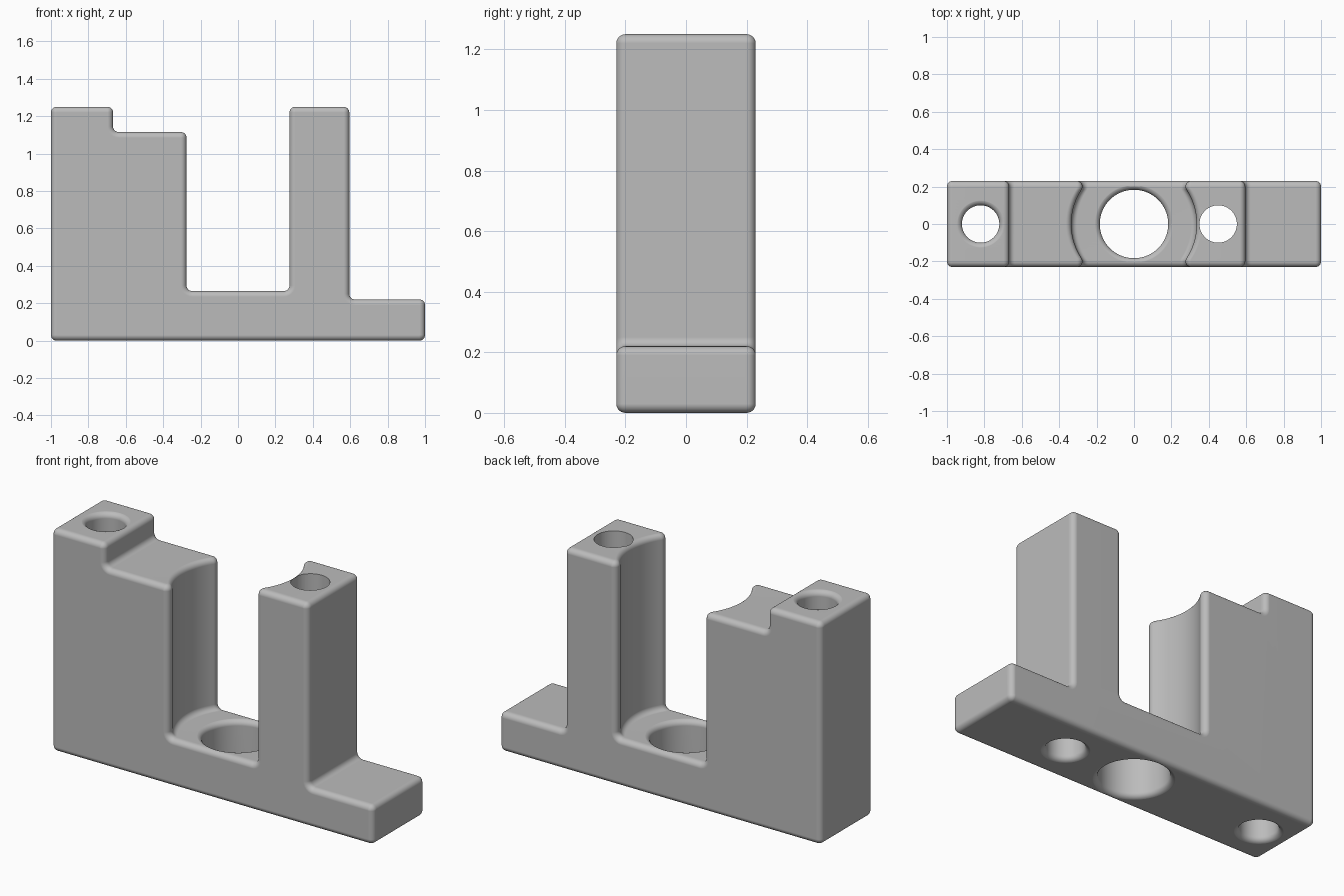
import bpy, bmesh
from math import sin, cos, pi, sqrt, atan2, radians
from mathutils import Vector

if "Cube" in bpy.data.objects:
    bpy.data.objects.remove(bpy.data.objects["Cube"])

R = 0.03            # edge rounding
SCOOP = 0.335       # radius of the round slot between the posts
HALF = 0.23         # half depth of the body
SEG = 6             # segments per rounded edge

grey = bpy.data.materials.new("plain grey")
grey.use_nodes = True
grey.diffuse_color = (0.5, 0.5, 0.5, 1)
grey.node_tree.nodes["Principled BSDF"].inputs["Base Color"].default_value = (0.5, 0.5, 0.5, 1)


def make_object(name, bm):
    bmesh.ops.remove_doubles(bm, verts=bm.verts, dist=1e-5)
    bmesh.ops.recalc_face_normals(bm, faces=bm.faces)
    mesh = bpy.data.meshes.new(name)
    bm.to_mesh(mesh)
    bm.free()
    mesh.materials.append(grey)
    obj = bpy.data.objects.new(name, mesh)
    bpy.context.collection.objects.link(obj)
    return obj


def loft(rings):
    """Closed rings joined by quads and capped at both ends."""
    bm = bmesh.new()
    rows = [[bm.verts.new(p) for p in ring] for ring in rings]
    n = len(rows[0])
    for a, b in zip(rows, rows[1:]):
        for i in range(n):
            j = (i + 1) % n
            bm.faces.new((a[i], a[j], b[j], b[i]))
    bm.faces.new(rows[0])
    bm.faces.new(rows[-1])
    return bm


def silhouette(y, inset, slot):
    """Front outline with rounded corners, pulled inward by inset."""
    corners = [Vector(c) for c in (
        (-1, 0), (1, 0), (1, 0.22), (0.595, 0.22), (0.595, 1.25), (slot, 1.25),
        (slot, 0.265), (-slot, 0.265), (-slot, 1.115), (-0.668, 1.115),
        (-0.668, 1.25), (-1, 1.25))]
    ring = []
    for i, p in enumerate(corners):
        d1 = (p - corners[i - 1]).normalized()
        d2 = (corners[(i + 1) % len(corners)] - p).normalized()
        n1, n2 = Vector((-d1.y, d1.x)), Vector((-d2.y, d2.x))
        side = 1 if d1.cross(d2) > 0 else -1      # outer or inner corner
        center = p + (n1 + n2) * R * side
        radius = R - inset * side
        for k in range(SEG + 1):
            t = pi / 2 * k / SEG
            q = center - (n1 * cos(t) + n2 * sin(t)) * radius * side
            ring.append((q.x, y, q.y))
    return ring


# Body: slices from the middle to the back, following the scoop, then its rounded rim
rim_y = HALF - R
rim_x = sqrt((SCOOP + R) ** 2 - rim_y ** 2)
meet = atan2(rim_y, rim_x)
slices = []
for k in range(13):
    a = meet * k / 12
    slices.append((SCOOP * sin(a), 0, SCOOP * cos(a)))
for k in (2, 1):
    a = -meet * k / 3
    slices.append((rim_y + R * sin(a), 0, rim_x - R * cos(a)))
for k in range(SEG + 1):
    a = pi / 2 * k / SEG
    slices.append((rim_y + R * sin(a), R * (1 - cos(a)), rim_x - R))
mirrored = [(-y, e, s) for y, e, s in reversed(slices[1:])]
body = make_object("bracket_body", loft([silhouette(*s) for s in mirrored + slices]))


def hole_cutter(name, x, radius, top, rounded_top):
    """Turned cutter whose ends flare out to round the hole's lips."""
    flare = [(radius + R * (1 - sin(t)), R * (1 - cos(t)) - 0.0005)
             for t in (pi / 2 * k / SEG for k in range(SEG + 1))]
    profile = [(radius + R, -0.1)] + flare
    if rounded_top:
        profile += [(r, top - z) for r, z in reversed(flare)]
        profile.append((radius + R, top + 0.1))
    else:
        profile.append((radius, top + 0.1))
    n = 64
    return make_object(name, loft([
        [(x + r * cos(2 * pi * i / n), r * sin(2 * pi * i / n), z) for i in range(n)]
        for r, z in profile]))


# Holes through the two posts and the floor of the slot
bpy.context.view_layer.objects.active = body
for name, x, radius, top, rounded in (
        ("tall_post_hole", -0.82, 0.1, 1.25, True),
        ("slot_floor_hole", 0, 0.183, 0.265, True),
        ("narrow_post_hole", 0.45, 0.1, 1.25, False)):
    cutter = hole_cutter(name, x, radius, top, rounded)
    cutter.hide_render = True
    cut = body.modifiers.new(name, 'BOOLEAN')
    cut.operation = 'DIFFERENCE'
    cut.solver = 'EXACT'
    cut.object = cutter
    bpy.ops.object.modifier_apply(modifier=cut.name)
    bpy.data.objects.remove(cutter)

# Smooth shading with flat faces kept flat
bpy.ops.object.select_all(action='DESELECT')
body.select_set(True)
bpy.context.view_layer.objects.active = body
bpy.ops.object.shade_smooth_by_angle(angle=radians(35))
weighted = body.modifiers.new("even_shading", 'WEIGHTED_NORMAL')
weighted.keep_sharp = True
